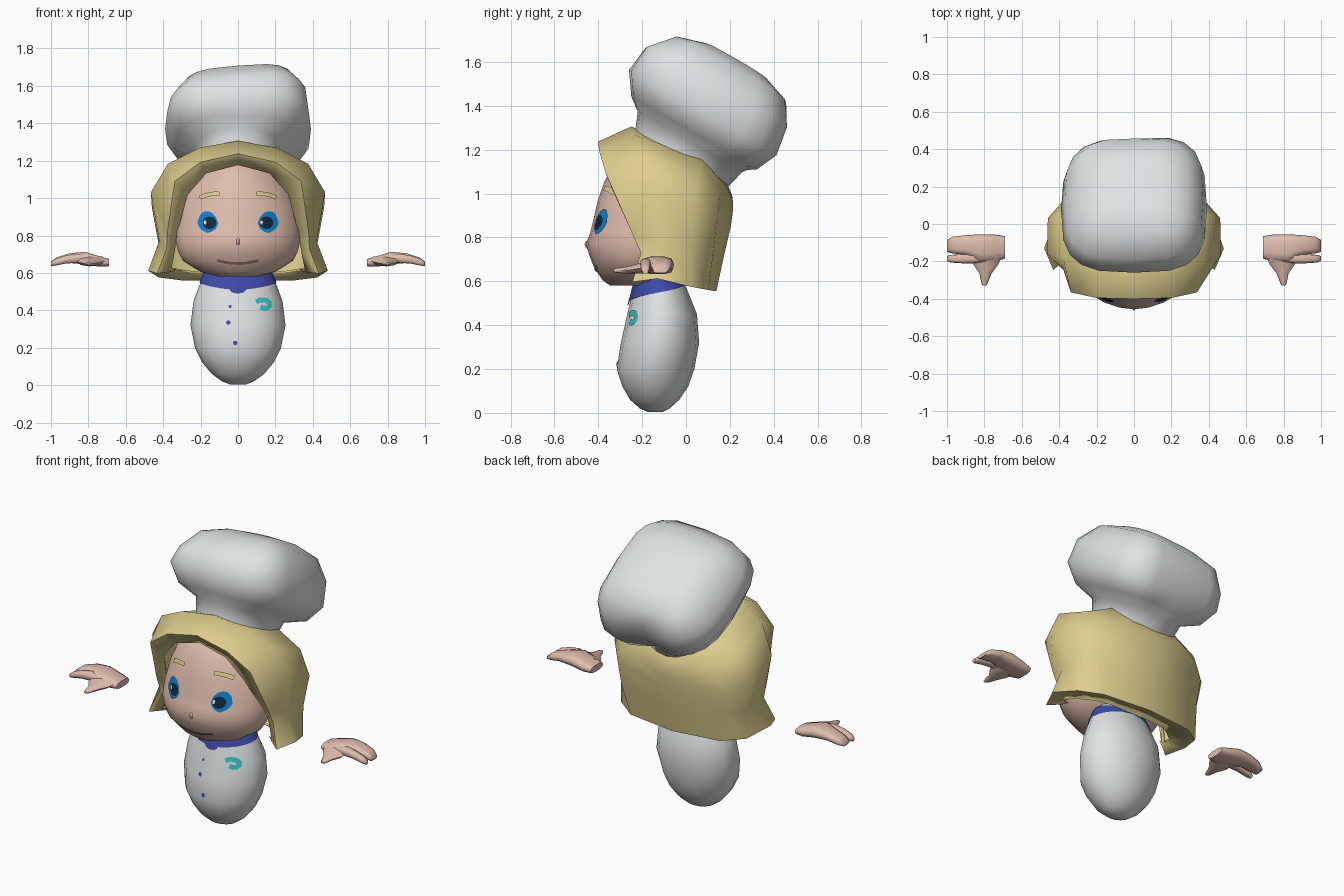
import bpy, bmesh, math
from mathutils import Vector as V
from mathutils.bvhtree import BVHTree

if "Cube" in bpy.data.objects:
    bpy.data.objects.remove(bpy.data.objects["Cube"])


def material(name, rgb):
    m = bpy.data.materials.new(name)
    m.diffuse_color = (*rgb, 1)
    m.use_nodes = True
    m.node_tree.nodes["Principled BSDF"].inputs["Base Color"].default_value = m.diffuse_color
    return m


WHITE = material("white cloth", (.74, .77, .77))
SKIN = material("skin", (.74, .51, .42))
HAIR = material("blonde hair", (.73, .62, .27))
BLUE = material("eye blue", (.004, .22, .62))
DARK = material("pupil navy", (.006, .02, .045))
NAVY = material("collar blue", (.05, .07, .40))
TEAL = material("teal trim", (.045, .55, .56))
LIP = material("mouth brown", (.33, .17, .13))


def mesh(name, verts, faces, mat, fix=True):
    me = bpy.data.meshes.new(name)
    me.from_pydata([tuple(v) for v in verts], [], faces)
    bm = bmesh.new()
    bm.from_mesh(me)
    bmesh.ops.remove_doubles(bm, verts=bm.verts, dist=1e-4)
    if fix:
        bmesh.ops.recalc_face_normals(bm, faces=bm.faces)
    bm.to_mesh(me)
    bm.free()
    me.materials.append(mat)
    ob = bpy.data.objects.new(name, me)
    bpy.context.collection.objects.link(ob)
    return ob


def oval(c, u, v, n=14, p=1.0):
    """Ring around c; p below 1 makes it squarer, above 1 more pointed."""
    def f(a):
        return math.copysign(abs(a) ** p, a)
    ang = [2 * math.pi * i / n for i in range(n)]
    return [V(c) + V(u) * f(math.cos(a)) + V(v) * f(math.sin(a)) for a in ang]


def loft(name, rings, mat, caps=True):
    n = len(rings[0])
    faces = [(r * n + i, r * n + (i + 1) % n, (r + 1) * n + (i + 1) % n, (r + 1) * n + i)
             for r in range(len(rings) - 1) for i in range(n)]
    if caps:
        faces += [tuple(range(n)), tuple(range(len(rings) * n - n, len(rings) * n))]
    return mesh(name, [p for r in rings for p in r], faces, mat)


def stack(rows, n, p=1.0):
    """Horizontal rings from (z, half width, front y, back y)."""
    return [oval((0, (f + b) / 2, z), (w, 0, 0), (0, (b - f) / 2, 0), n, p) for z, w, f, b in rows]


def tree(ob):
    return BVHTree.FromPolygons([v.co.copy() for v in ob.data.vertices],
                                [tuple(p.vertices) for p in ob.data.polygons])


def on_front(bvh, x, z, off):
    hit = bvh.ray_cast(V((x, -2, z)), V((0, 1, 0)))[0]
    return V((x, (hit.y if hit else -.3) - off, z))


def plate(name, bvh, outline, mat, off):
    """Thin patch that follows the surface behind it."""
    n = len(outline)
    cx, cz = sum(p[0] for p in outline) / n, sum(p[1] for p in outline) / n
    rings = [[on_front(bvh, cx + (x - cx) * k, cz + (z - cz) * k, off)
              for x, z in outline] for k in (.02, .25, .5, .75, 1)]
    return loft(name, rings, mat, False)


def disc(x, z, rx, rz, n=12):
    return [(x + rx * math.cos(2 * math.pi * i / n), z + rz * math.sin(2 * math.pi * i / n))
            for i in range(n)]


def strip(name, bvh, path, width, mat, off):
    """Painted line along (x, z) points."""
    verts = []
    for i, (x, z) in enumerate(path):
        a, b = path[max(i - 1, 0)], path[min(i + 1, len(path) - 1)]
        d = V((b[0] - a[0], b[1] - a[1])).normalized() * width / 2
        for k in (-1, 0, 1):
            verts.append(on_front(bvh, x - d.y * k, z + d.x * k, off))
    faces = [(3 * i + k, 3 * i + k + 1, 3 * i + k + 4, 3 * i + k + 3)
             for i in range(len(path) - 1) for k in (0, 1)]
    return mesh(name, verts, faces, mat)


# Body
body = loft("body", stack([
    (.003, .04, -.17, -.11), (.02, .085, -.21, -.075), (.06, .14, -.255, -.03),
    (.12, .19, -.29, .01), (.2, .23, -.316, .038), (.32, .254, -.297, .06),
    (.45, .238, -.268, .05), (.55, .2, -.245, .01), (.64, .16, -.22, -.03)], 16), WHITE)
body_bvh = tree(body)

# Collar wrapped around the top of the body, lower at the front
rows = [[], [], []]
for i in range(32):
    a = 2 * math.pi * i / 32
    d = V((math.sin(a), -math.cos(a), 0))
    low = .55 - .04 * math.cos(a)
    for row, k in zip(rows, (0, .5, 1)):
        z = low + (.625 - low) * k
        hit = body_bvh.ray_cast(V((0, -.12, z)) + d * 2, -d)[0]
        row.append(hit + d * .007)
loft("collar", rows, NAVY, False)
for x, z, r in ((-.042, .42, .009), (-.052, .335, .013), (-.015, .226, .013)):
    plate("button", body_bvh, disc(x, z, r, r, 6), NAVY, .005)
plate("collar_knot", body_bvh, disc(0, .51, .042, .02), NAVY, .008)

# Chest trim: a small hooked line
strip("chest_trim", body_bvh, [(.097, .444), (.115, .455), (.135, .456), (.155, .452), (.166, .44),
                               (.168, .425), (.16, .414), (.14, .411), (.12, .417)], .027, TEAL, .006)

# Head, slightly pointed toward the nose
head = loft("head", stack([
    (.58, .1, -.345, -.15), (.605, .2, -.38, -.1), (.665, .295, -.42, -.02), (.715, .32, -.44, .02),
    (.77, .333, -.456, .06), (.82, .336, -.437, .08), (.87, .335, -.425, .1), (.97, .314, -.402, .12),
    (1.06, .275, -.37, .1), (1.15, .2, -.32, .05), (1.2, .1, -.25, 0)], 24, 1.06), SKIN)
face = tree(head)
loft("nose", [oval((0, -.44, .765), (.016, 0, 0), (0, 0, .03), 8),
              oval((0, -.457, .768), (.008, 0, 0), (0, 0, .014), 8),
              oval((0, -.462, .77), (.002, 0, 0), (0, 0, .003), 8)], SKIN)
strip("mouth", face, [(x * .0138, .65 + .018 * (x / 8) ** 2) for x in range(-8, 9)], .014, LIP, .005)

for s in (-1, 1):
    # Eyes and brows
    eye = [(.217, .868), (.205, .905), (.185, .926), (.165, .93), (.14, .922), (.118, .898),
           (.106, .865), (.118, .836), (.14, .82), (.165, .813), (.192, .828), (.208, .845)]
    plate("eye", face, [(s * x, z) for x, z in eye], BLUE, .007)
    plate("pupil", face, disc(s * .152, .868, .037, .034), DARK, .011)
    plate("eye_glint", face, disc(.126 if s > 0 else -.176, .87, .008, .012, 6), WHITE, .014)
    strip("brow", face, [(s * (.1 + .0105 * i), 1.025 - .0022 * i + .006 * math.sin(i * .314))
                         for i in range(11)], .022, HAIR, .012)

    # Hand: palm with fingers, separate front finger, thumb
    def bar(x, y0, y1, z0, z1):
        return oval((s * x, (y0 + y1) / 2, (z0 + z1) / 2), (0, (y1 - y0) / 2, 0),
                    (0, 0, (z1 - z0) / 2), 10, .7)
    loft("hand_palm", [bar(*r) for r in (
        (.69, -.185, -.065, .635, .675), (.74, -.2, -.057, .632, .69), (.82, -.205, -.055, .645, .714),
        (.9, -.165, -.06, .652, .706), (.97, -.157, -.068, .642, .684), (1, -.15, -.085, .637, .66))], SKIN)
    loft("hand_finger", [bar(*r) for r in (
        (.78, -.2, -.15, .65, .69), (.86, -.21, -.155, .652, .704), (.92, -.21, -.162, .65, .694),
        (.98, -.206, -.165, .638, .674), (1, -.198, -.172, .635, .658))], SKIN)
    loft("hand_thumb", [oval((s * (a + b) / 2, y, (z0 + z1) / 2), ((b - a) / 2, 0, 0),
                             (0, 0, (z1 - z0) / 2), 8) for y, a, b, z0, z1 in (
        (-.16, .7, .86, .64, .695), (-.215, .725, .86, .635, .682), (-.265, .762, .826, .635, .668),
        (-.315, .782, .816, .638, .66), (-.33, .79, .81, .643, .655))], SKIN)

# Hair: half arches from the face opening to the back, crown to hem to underside
ARCHES = [
    [(0, -.36, 1.18), (.17, -.355, 1.135), (.27, -.33, 1.02), (.33, -.21, .8), (.34, -.18, .72), (.36, -.19, .61), (.33, -.17, .62)],
    [(0, -.395, 1.235), (.2, -.39, 1.19), (.335, -.36, 1.09), (.375, -.24, .82), (.38, -.2, .73), (.43, -.24, .6), (.36, -.18, .62)],
    [(0, -.25, 1.3), (.2, -.24, 1.265), (.37, -.2, 1.18), (.46, -.16, 1.03), (.415, -.12, .77), (.475, -.13, .615), (.36, -.12, .62)],
    [(0, .07, 1.16), (.22, .07, 1.15), (.38, .05, 1.08), (.455, .03, .95), (.42, .02, .76), (.42, .02, .58), (.25, -.03, .605)],
    [(0, .18, 1.05), (.18, .18, 1.03), (.31, .15, .98), (.36, .135, .88), (.345, .12, .74), (.3, .1, .565), (.15, -.01, .605)],
    [(0, .205, .99), (0, .208, .96), (0, .208, .92), (0, .198, .85), (0, .168, .72), (0, .135, .56), (0, 0, .6)]]
verts, faces = [], []
for s in (1, -1):
    base = len(verts)
    verts += [(s * x, y, z) for arch in ARCHES for x, y, z in arch]
    for r in range(5):
        for i in range(6):
            q = [base + r * 7 + i, base + r * 7 + i + 1, base + r * 7 + i + 8, base + r * 7 + i + 7]
            faces.append(q[::s])
hair = mesh("hair", verts, faces, HAIR)
solid = hair.modifiers.new("thickness", "SOLIDIFY")
solid.thickness, solid.offset = .012, 0

# Tall cloth hat leaning back: (height, half width, front, back, squareness)
rings = []
for t, w, f, b, p in ((-.1, .22, -.22, .21, 1), (0, .225, -.245, .25, 1), (.085, .235, -.28, .27, .9),
                      (.13, .335, -.34, .33, .7), (.23, .39, -.41, .37, .62),
                      (.35, .37, -.395, .355, .6), (.46, .295, -.3, .285, .55),
                      (.505, .19, -.17, .16, .7), (.515, .05, -.05, .04, 1)):
    ring = oval((0, (f + b) / 2, t), (w, 0, 0), (0, (b - f) / 2, 0), 20, p)
    skew = .08 if t > .3 else 0
    for q in ring:  # pleat at the middle of the back
        if .1 < t < .4 and q.y > 0:
            q.y -= .045 * math.exp(-(q.x / .09) ** 2) - .05 * q.x
    rings.append([V((q.x, -.02 + .866 * q.y + .5 * q.z,
                     1.16 - .5 * q.y + .866 * q.z + skew * q.x)) for q in ring])
loft("hat", rings, WHITE)

# Smooth shading with crisp creases
for ob in bpy.context.scene.objects:
    ob.select_set(True)
bpy.context.view_layer.objects.active = hair
bpy.ops.object.shade_smooth_by_angle(angle=math.radians(65))
